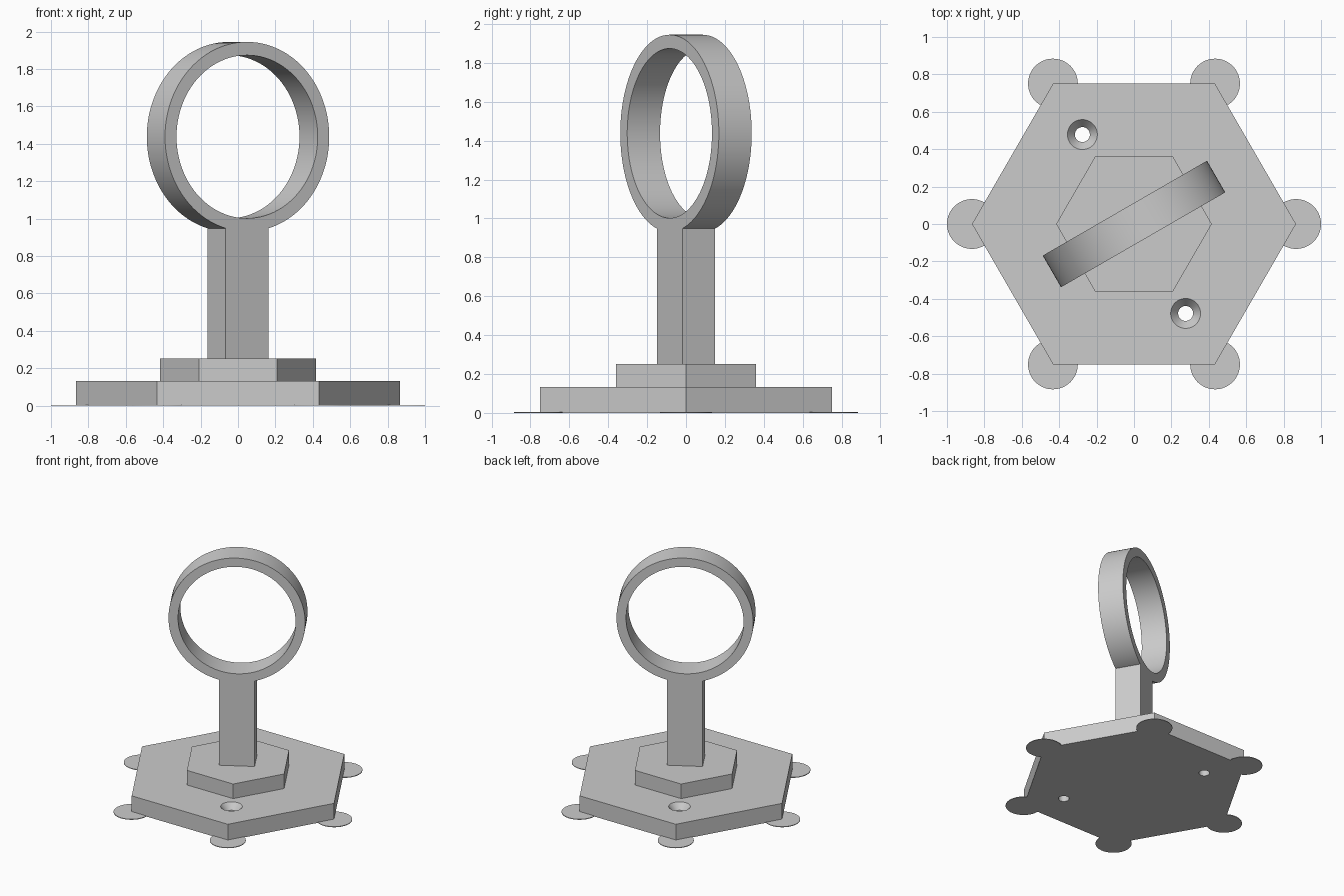
import bpy, bmesh, math
from mathutils import Matrix, Vector

if "Cube" in bpy.data.objects:
    bpy.data.objects.remove(bpy.data.objects["Cube"])

grey = bpy.data.materials.new("plain grey")
grey.diffuse_color = (0.6, 0.6, 0.6, 1)
grey.use_nodes = True
grey.node_tree.nodes["Principled BSDF"].inputs["Base Color"].default_value = grey.diffuse_color
TURN = math.radians(30)          # ring and post are turned about z


def finish(name, bm, smooth=False):
    bmesh.ops.recalc_face_normals(bm, faces=bm.faces)
    me = bpy.data.meshes.new(name)
    bm.to_mesh(me)
    bm.free()
    me.materials.append(grey)
    ob = bpy.data.objects.new(name, me)
    bpy.context.collection.objects.link(ob)
    if smooth:
        bpy.ops.object.select_all(action='DESELECT')
        ob.select_set(True)
        bpy.context.view_layer.objects.active = ob
        bpy.ops.object.shade_smooth_by_angle(angle=math.radians(30))
    return ob


def prism(name, sides, radius, z0, z1, x=0, y=0, turn=0.0, smooth=False):
    bm = bmesh.new()
    m = Matrix.Translation((x, y, (z0 + z1) / 2)) @ Matrix.Rotation(turn, 4, 'Z')
    bmesh.ops.create_cone(bm, cap_ends=True, segments=sides, radius1=radius,
                          radius2=radius, depth=z1 - z0, matrix=m)
    return finish(name, bm, smooth)


def lathe(bm, profile, steps, matrix, closed):
    """Revolve (radius, height) points about z, then place with matrix."""
    rings = [[bm.verts.new(matrix @ Vector((r * math.cos(t), r * math.sin(t), h)))
              for r, h in profile]
             for t in (2 * math.pi * i / steps for i in range(steps))]
    n = len(profile)
    for i in range(steps):
        a, b = rings[i], rings[(i + 1) % steps]
        for j in range(n if closed else n - 1):
            k = (j + 1) % n
            bm.faces.new((a[j], b[j], b[k], a[k]))
    if not closed:
        bm.faces.new([r[0] for r in rings])
        bm.faces.new([r[-1] for r in rings])


# Hexagonal base plate with two countersunk screw holes
base = prism("base_plate", 6, 0.866, 0, 0.133, turn=math.pi / 2)
for i, a in enumerate((120, 300)):
    a = math.radians(a)
    bm = bmesh.new()
    lathe(bm, [(0.04, -0.05), (0.04, 0.083), (0.08, 0.133), (0.08, 0.2)], 48,
          Matrix.Translation((0.552 * math.cos(a), 0.552 * math.sin(a), 0)), False)
    cutter = finish(f"hole_cutter_{i + 1}", bm, True)
    cutter.hide_render = True
    cutter.hide_set(True)
    mod = base.modifiers.new("screw hole", 'BOOLEAN')
    mod.operation = 'DIFFERENCE'
    mod.solver = 'EXACT'
    mod.object = cutter

# Smaller hexagonal step
prism("upper_step", 6, 0.416, 0.133, 0.252, turn=math.pi / 2)

# Thin round pads around the base
for i in range(6):
    a = i * math.pi / 3
    prism(f"pad_{i + 1}", 64, 0.133, 0, 0.005,
          0.867 * math.cos(a), 0.867 * math.sin(a), smooth=True)

# Post
bm = bmesh.new()
bmesh.ops.create_cube(bm, size=1, matrix=Matrix.Rotation(TURN, 4, 'Z')
                      @ Matrix.Translation((0, 0, 0.606))
                      @ Matrix.Diagonal((0.264, 0.195, 0.71, 1)))
finish("post", bm)

# Upright ring
bm = bmesh.new()
lathe(bm, [(0.436, -0.0975), (0.507, -0.0975), (0.507, 0.0975), (0.436, 0.0975)], 96,
      Matrix.Translation((0, 0, 1.438)) @ Matrix.Rotation(TURN, 4, 'Z')
      @ Matrix.Rotation(math.pi / 2, 4, 'X'), True)
finish("ring", bm, True)
